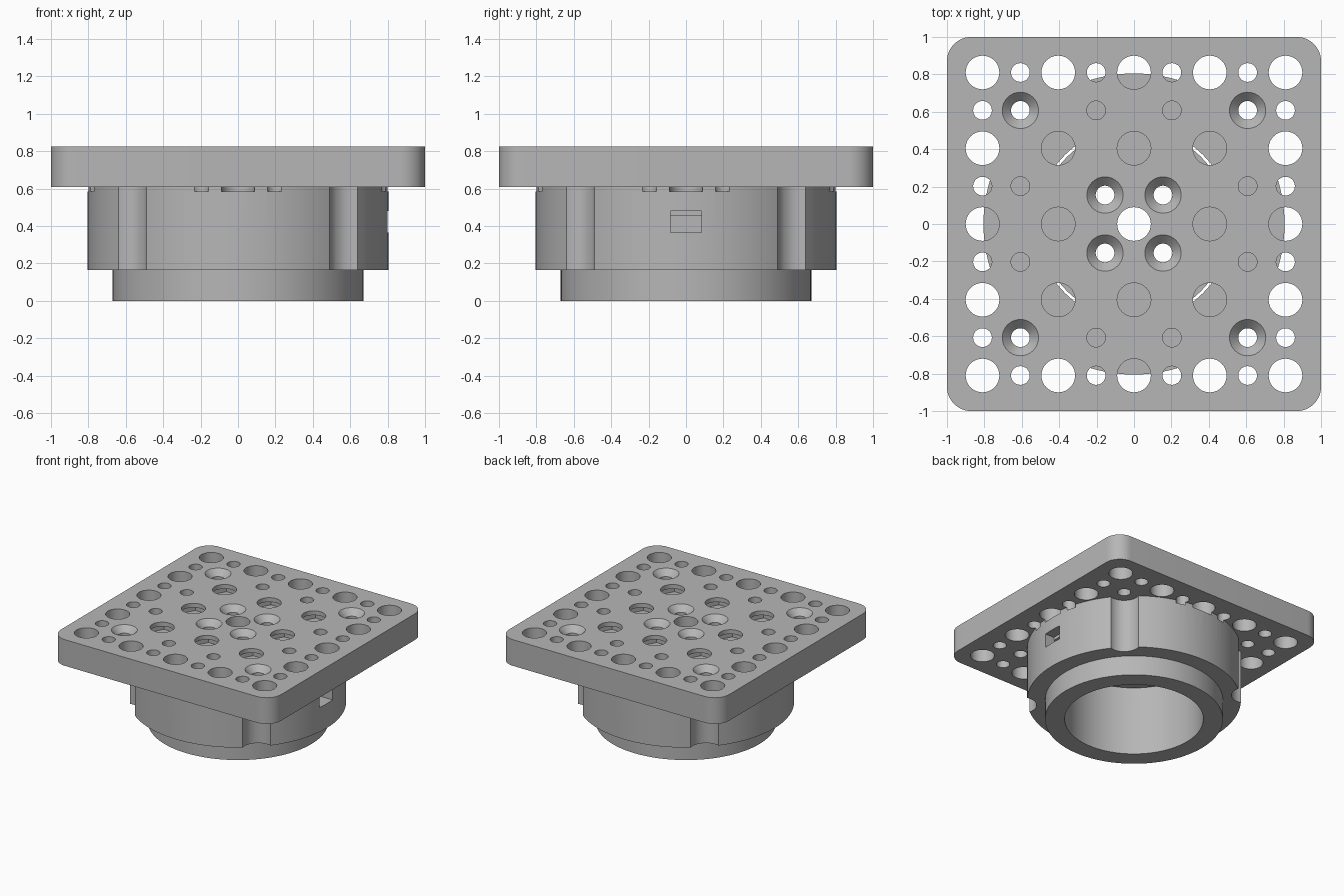
import bpy, bmesh, math
from mathutils import Matrix, Vector

cube = bpy.data.objects.get("Cube")
if cube:
    bpy.data.objects.remove(cube, do_unlink=True)

TOP, UNDER = 0.825, 0.61      # plate heights
PITCH = 0.2025                # hole grid
BIG, SMALL = 0.09, 0.05       # hole radii
FLOOR = 0.585                 # blind hole floor

grey = bpy.data.materials.new("matte_grey")
grey.use_nodes = True
colour = (0.47, 0.47, 0.47, 1)
grey.diffuse_color = colour
grey.node_tree.nodes["Principled BSDF"].inputs["Base Color"].default_value = colour


def make(name, bm):
    bmesh.ops.recalc_face_normals(bm, faces=bm.faces)
    mesh = bpy.data.meshes.new(name)
    bm.to_mesh(mesh)
    bm.free()
    obj = bpy.data.objects.new(name, mesh)
    bpy.context.collection.objects.link(obj)
    mesh.materials.append(grey)
    return obj


def lathe(bm, profile, steps, x=0, y=0, closed=False):
    """Spin an (r, z) profile about the vertical line through x, y."""
    verts = [bm.verts.new((x + r, y, z)) for r, z in profile]
    pairs = list(zip(verts, verts[1:]))
    if closed:
        pairs.append((verts[-1], verts[0]))
    edges = [bm.edges.new(p) for p in pairs]
    bmesh.ops.spin(bm, geom=verts + edges, cent=(x, y, 0), axis=(0, 0, 1),
                   angle=math.tau, steps=steps)
    bmesh.ops.remove_doubles(bm, verts=bm.verts, dist=1e-5)


def cylinder(bm, x, y, radius, low, high, steps=40):
    lathe(bm, [(0, low), (radius, low), (radius, high), (0, high)], steps, x, y)


def box(bm, low, high):
    low, high = Vector(low), Vector(high)
    size = high - low
    bmesh.ops.create_cube(bm, size=1, matrix=Matrix.Translation((low + high) / 2)
                          @ Matrix.Diagonal((*size, 1)))


def cut(obj, cutters):
    bpy.context.view_layer.objects.active = obj
    for cutter in cutters:
        mod = obj.modifiers.new("cut", 'BOOLEAN')
        mod.operation, mod.solver, mod.object = 'DIFFERENCE', 'EXACT', cutter
        bpy.ops.object.modifier_apply(modifier=mod.name)


# Mounting plate with rounded corners
bm = bmesh.new()
box(bm, (-1, -1, UNDER), (1, 1, TOP))
corners = [e for e in bm.edges if abs(e.verts[0].co.z - e.verts[1].co.z) > 0.1]
bmesh.ops.bevel(bm, geom=corners, offset=0.13, segments=12, profile=0.5, affect='EDGES')
plate = make("mounting_plate", bm)

# Stepped collar with an open bore
bm = bmesh.new()
lathe(bm, [(0.522, 0), (0.67, 0), (0.67, 0.165), (0.805, 0.165),
           (0.805, UNDER), (0.522, UNDER)], 96, closed=True)
collar = make("stepped_collar", bm)

# Disc that closes the top of the bore
bm = bmesh.new()
cylinder(bm, 0, 0, 0.507, 0.565, UNDER, 96)
disc = make("bore_cap", bm)

# Grid of large and small holes
bm = bmesh.new()
nuts = bmesh.new()
for i in range(-4, 5):
    for j in range(-4, 5):
        x, y = i * PITCH, j * PITCH
        pair = {abs(i), abs(j)}
        if i % 2 == 0 and j % 2 == 0:
            cylinder(bm, x, y, BIG, 0.5 if i == j == 0 else FLOOR, 0.9)
            # Hexagonal nut cavities around the middle
            if max(pair) == 2:
                cylinder(nuts, x, y, 0.157, 0.735, 0.79, 6)
        elif (4 in pair and len(pair) == 2) or pair == {1, 3}:
            cylinder(bm, x, y, SMALL, FLOOR, 0.9, 28)
holes = make("hole_cutter", bm)
nut_cutter = make("nut_cutter", nuts)

# Countersunk screw holes, flutes beside the outer screws
bm = bmesh.new()
flutes = bmesh.new()
outer = 3 * PITCH
for sx in (-1, 1):
    for sy in (-1, 1):
        for d in (0.155, outer):
            lathe(bm, [(0, 0.5), (SMALL, 0.5), (SMALL, 0.777), (0.097, TOP),
                       (0.097, 0.9), (0, 0.9)], 40, sx * d, sy * d)
        cylinder(flutes, sx * outer, sy * outer, 0.122, 0.1, 0.7, 48)
screws = make("screw_cutter", bm)
flute_cutter = make("flute_cutter", flutes)

# Stepped pocket in the collar side
pockets = []
for depth, low, high in ((0.64, 0.365, 0.455), (0.72, 0.45, 0.48)):
    bm = bmesh.new()
    box(bm, (depth, -0.082, low), (0.9, 0.082, high))
    pockets.append(make("pocket_cutter", bm))

cut(plate, [holes, screws, nut_cutter])
cut(collar, [flute_cutter, holes, *pockets])
cut(disc, [holes, screws])
for cutter in [holes, screws, nut_cutter, flute_cutter, *pockets]:
    bpy.data.objects.remove(cutter, do_unlink=True)

# Smooth round walls, sharp rims
for obj in bpy.context.view_layer.objects:
    obj.select_set(obj in (plate, collar, disc))
bpy.context.view_layer.objects.active = plate
bpy.ops.object.shade_smooth_by_angle(angle=math.radians(30))
